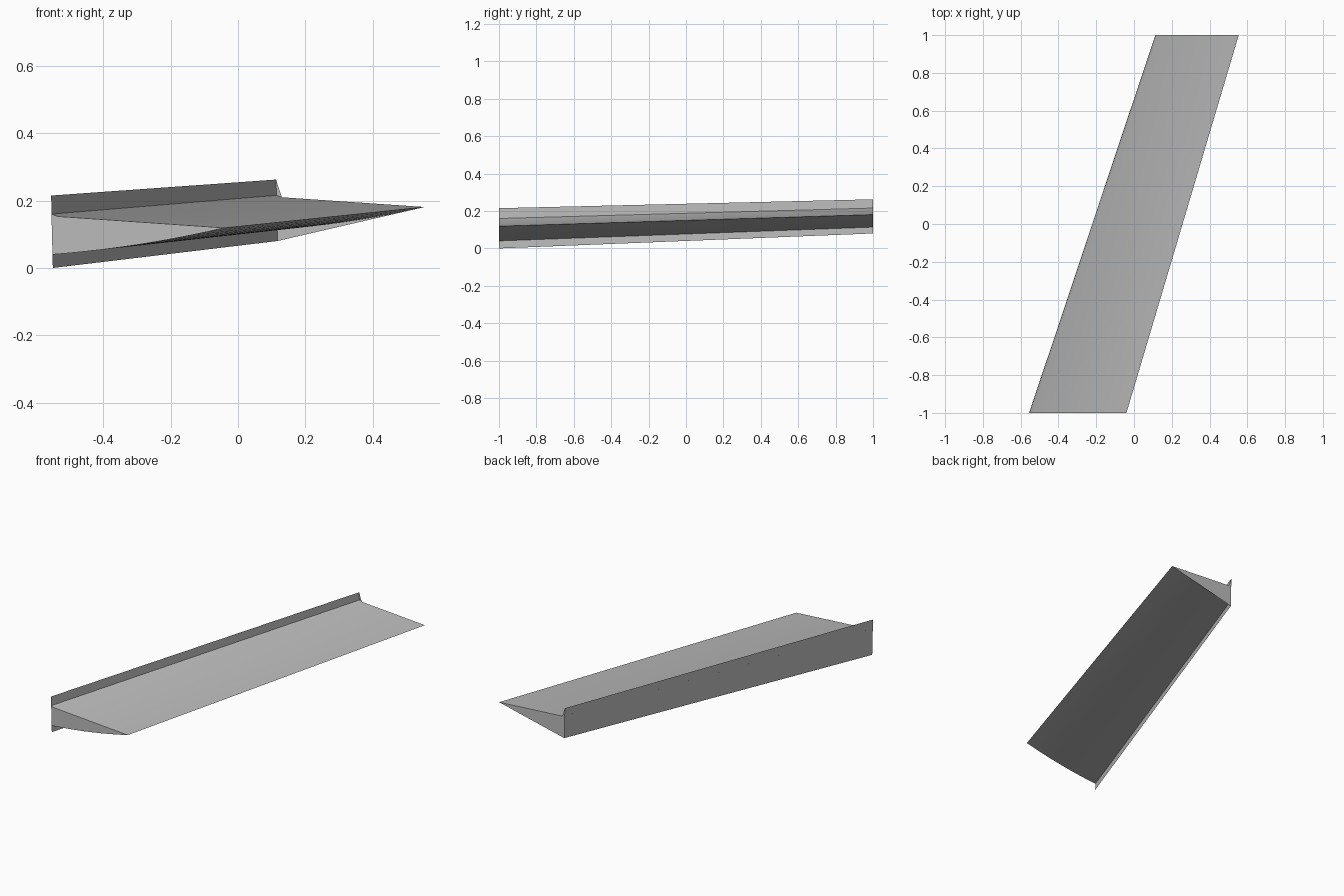
import bpy
import bmesh

cube = bpy.data.objects.get("Cube")
if cube:
    bpy.data.objects.remove(cube, do_unlink=True)

grey = bpy.data.materials.new("plain grey")
grey.use_nodes = True
color = (0.5, 0.5, 0.5, 1)
grey.diffuse_color = color
grey.node_tree.nodes["Principled BSDF"].inputs["Base Color"].default_value = color

TAPER = 0.857


def front(p):
    return (p[0], -1, p[1])


def rear(p):
    # The section shrinks, sweeps sideways and rises toward the rear
    return (0.113 + (p[0] + 0.555) * TAPER, 1, 0.08 + p[1] * TAPER * 0.99)


def build(name, loft=(), caps=(), closed=False):
    """Loft a section from front to rear and add flat end faces."""
    bm = bmesh.new()
    if loft:
        rows = [[bm.verts.new(f(p)) for p in loft] for f in (front, rear)]
        a, b = rows
        for i in range(len(loft) if closed else len(loft) - 1):
            j = (i + 1) % len(loft)
            bm.faces.new((a[i], a[j], b[j], b[i]))
        if closed:
            bm.faces.new(a)
    for cap in caps:
        bm.faces.new([bm.verts.new(co) for co in cap])
    bmesh.ops.recalc_face_normals(bm, faces=bm.faces)
    mesh = bpy.data.meshes.new(name)
    bm.to_mesh(mesh)
    bm.free()
    mesh.materials.append(grey)
    obj = bpy.data.objects.new(name, mesh)
    bpy.context.collection.objects.link(obj)
    bpy.ops.object.select_all(action='DESELECT')
    bpy.context.view_layer.objects.active = obj
    obj.select_set(True)
    bpy.ops.object.shade_smooth_by_angle()
    return obj


# Upright web with lips above and below the wedge
web_top, web_bottom = (-0.555, 0.215), (-0.55, 0.0)
build("upright_web", [web_bottom, web_top])

# Wedge with a slightly bulging underside
root, fillet, tip, heel = (-0.554, 0.16), (-0.535, 0.153), (-0.04, 0.119), (-0.551, 0.04)
steps = 10
underside = []
for i in range(1, steps + 1):
    t = i / steps
    x = tip[0] + (heel[0] - tip[0]) * t
    z = tip[1] + (heel[1] - tip[1]) * t - 0.04 * t * (1 - t)
    underside.append((x, z))
build("wedge_panel", [root, fillet, tip] + underside, closed=True)

# Flat rear end plate reaching the full height of the web
build("rear_end_plate", caps=[[rear(p) for p in (web_top, fillet, tip, web_bottom)]])
